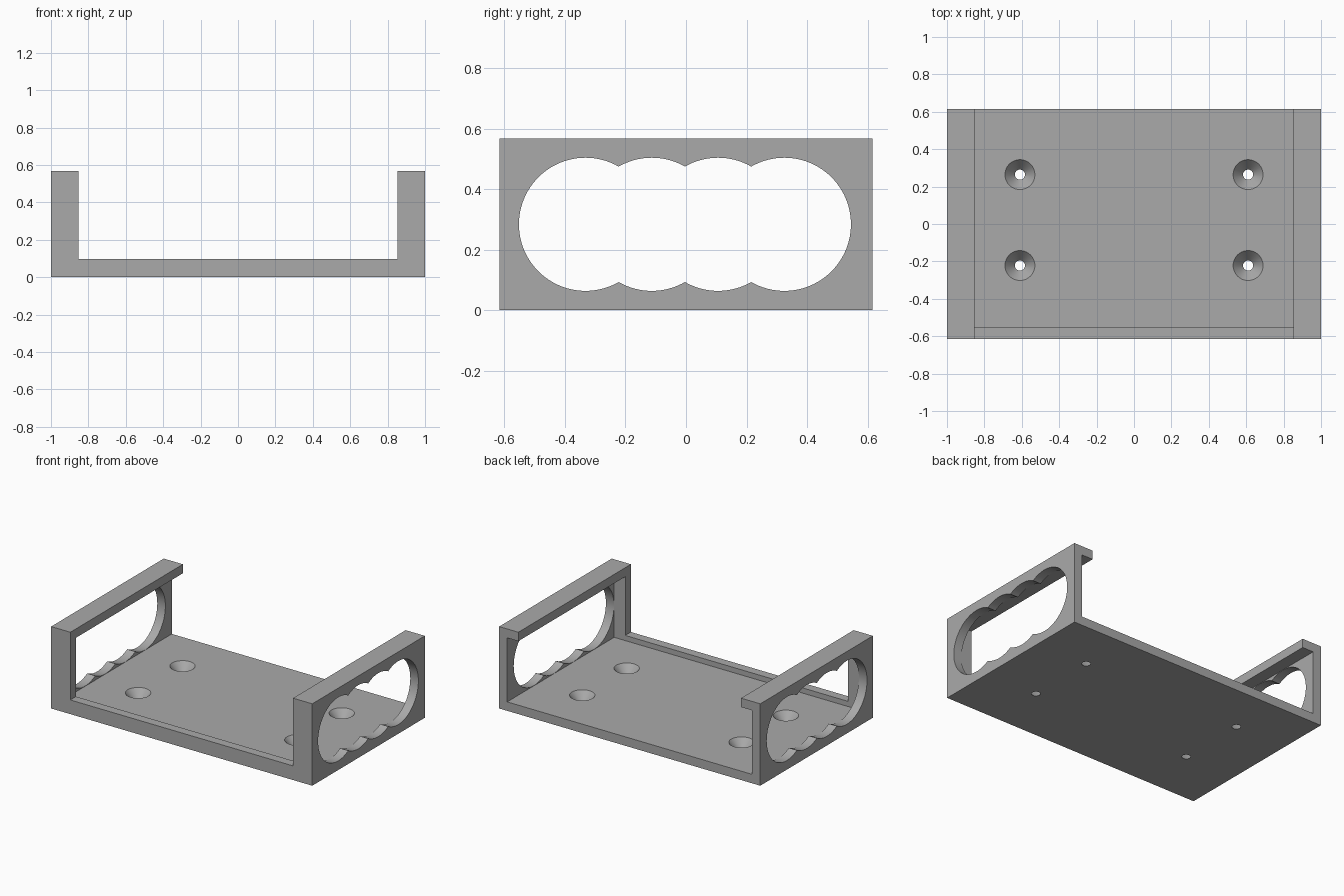
import bpy

default = bpy.data.objects.get("Cube")
if default:
    bpy.data.objects.remove(default, do_unlink=True)

WIDTH, DEPTH, HEIGHT = 2.0, 1.232, 0.567
WALL = 0.062          # plate, side wall and lip thickness
LIP_X = 0.853         # inner edge of the overhanging lips
LEDGE_Z = 0.098       # top of the front ledge


def box(name, x0, x1, y0, y1, z0, z1):
    bpy.ops.mesh.primitive_cube_add(
        size=1, location=((x0 + x1) / 2, (y0 + y1) / 2, (z0 + z1) / 2))
    ob = bpy.context.object
    ob.name = name
    ob.scale = (x1 - x0, y1 - y0, z1 - z0)
    bpy.ops.object.transform_apply(location=True, rotation=True, scale=True)
    return ob


def cut(body, cutter):
    mod = body.modifiers.new("cut", 'BOOLEAN')
    mod.operation = 'DIFFERENCE'
    mod.solver = 'EXACT'
    mod.object = cutter
    bpy.context.view_layer.objects.active = body
    bpy.ops.object.modifier_apply(modifier=mod.name)
    bpy.data.objects.remove(cutter, do_unlink=True)


# Solid block of the bracket
half_d = DEPTH / 2
bracket = box("bracket", -WIDTH / 2, WIDTH / 2, -half_d, half_d, 0, HEIGHT)

# Open channel from front to back, above the ledge and between the lips
cut(bracket, box("channel", -LIP_X, LIP_X, -1, 1, LEDGE_Z, 1))

# Wider slot, open at the back, under the lips and behind the front ledge
inner_x = WIDTH / 2 - WALL
cut(bracket, box("slot", -inner_x, inner_x, -0.554, 1, WALL, HEIGHT - WALL))

# Scalloped openings: a row of overlapping round holes through both sides
for i in range(4):
    bpy.ops.mesh.primitive_cylinder_add(
        vertices=96, radius=0.22, depth=3,
        location=(0, -0.332 + i * 0.219, HEIGHT / 2), rotation=(0, 1.570796, 0))
    cut(bracket, bpy.context.object)

# Countersunk screw holes, the cone running slightly past both plate faces
TOP_R, LOW_R, EXTRA = 0.08, 0.027, 0.02
slope = (TOP_R - LOW_R) / WALL
for x in (-0.61, 0.61):
    for y in (-0.222, 0.264):
        bpy.ops.mesh.primitive_cone_add(
            vertices=48, radius1=LOW_R - slope * EXTRA, radius2=TOP_R + slope * EXTRA,
            depth=WALL + 2 * EXTRA, location=(x, y, WALL / 2))
        cut(bracket, bpy.context.object)

# Single grey material
grey = bpy.data.materials.new("grey")
grey.use_nodes = True
colour = (0.4, 0.4, 0.4, 1)
grey.diffuse_color = colour
grey.node_tree.nodes["Principled BSDF"].inputs["Base Color"].default_value = colour
bracket.data.materials.clear()
bracket.data.materials.append(grey)

bpy.ops.object.select_all(action='DESELECT')
bracket.select_set(True)
bpy.context.view_layer.objects.active = bracket
bpy.ops.object.shade_smooth_by_angle(angle=0.5)
